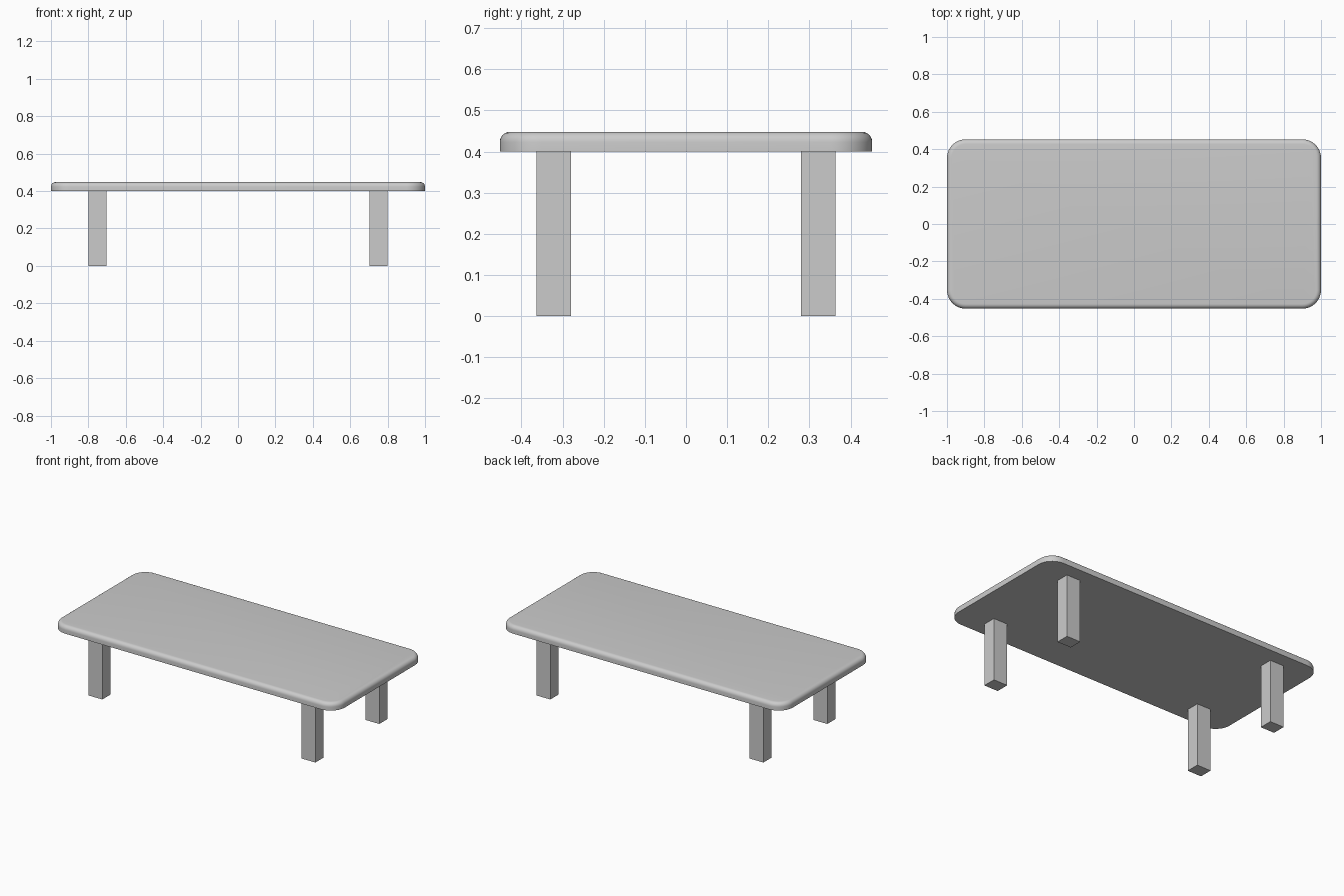
import bpy, bmesh
from math import radians

if "Cube" in bpy.data.objects:
    bpy.data.objects.remove(bpy.data.objects["Cube"])


def make_object(name, bm):
    mesh = bpy.data.meshes.new(name)
    bm.to_mesh(mesh)
    bm.free()
    obj = bpy.data.objects.new(name, mesh)
    bpy.context.collection.objects.link(obj)
    return obj


def box(size, centre):
    bm = bmesh.new()
    bmesh.ops.create_cube(bm, size=1)
    bmesh.ops.scale(bm, vec=size, verts=bm.verts)
    bmesh.ops.translate(bm, vec=centre, verts=bm.verts)
    return bm


# Tabletop: rounded corners, softened upper rim, crisp underside
bottom, top = 0.40, 0.448
bm = box((2.0, 0.905, top - bottom), (0, 0, (top + bottom) / 2))
uprights = [e for e in bm.edges if abs(e.verts[0].co.z - e.verts[1].co.z) > 0.01]
bmesh.ops.bevel(bm, geom=uprights, offset=0.10, segments=12, profile=0.5, affect='EDGES')
rim = [e for e in bm.edges if all(v.co.z > top - 0.001 for v in e.verts)]
bmesh.ops.bevel(bm, geom=rim, offset=0.025, segments=6, profile=0.5, affect='EDGES')
tabletop = make_object("tabletop", bm)
bpy.context.view_layer.objects.active = tabletop
tabletop.select_set(True)
bpy.ops.object.shade_smooth_by_angle(angle=radians(30))

# Four rectangular legs
for side, sx in (("left", -1), ("right", 1)):
    for end, sy in (("front", -1), ("back", 1)):
        make_object(f"{end}_{side}_leg",
                    box((0.098, 0.084, bottom), (sx * 0.751, sy * 0.3215, bottom / 2)))
